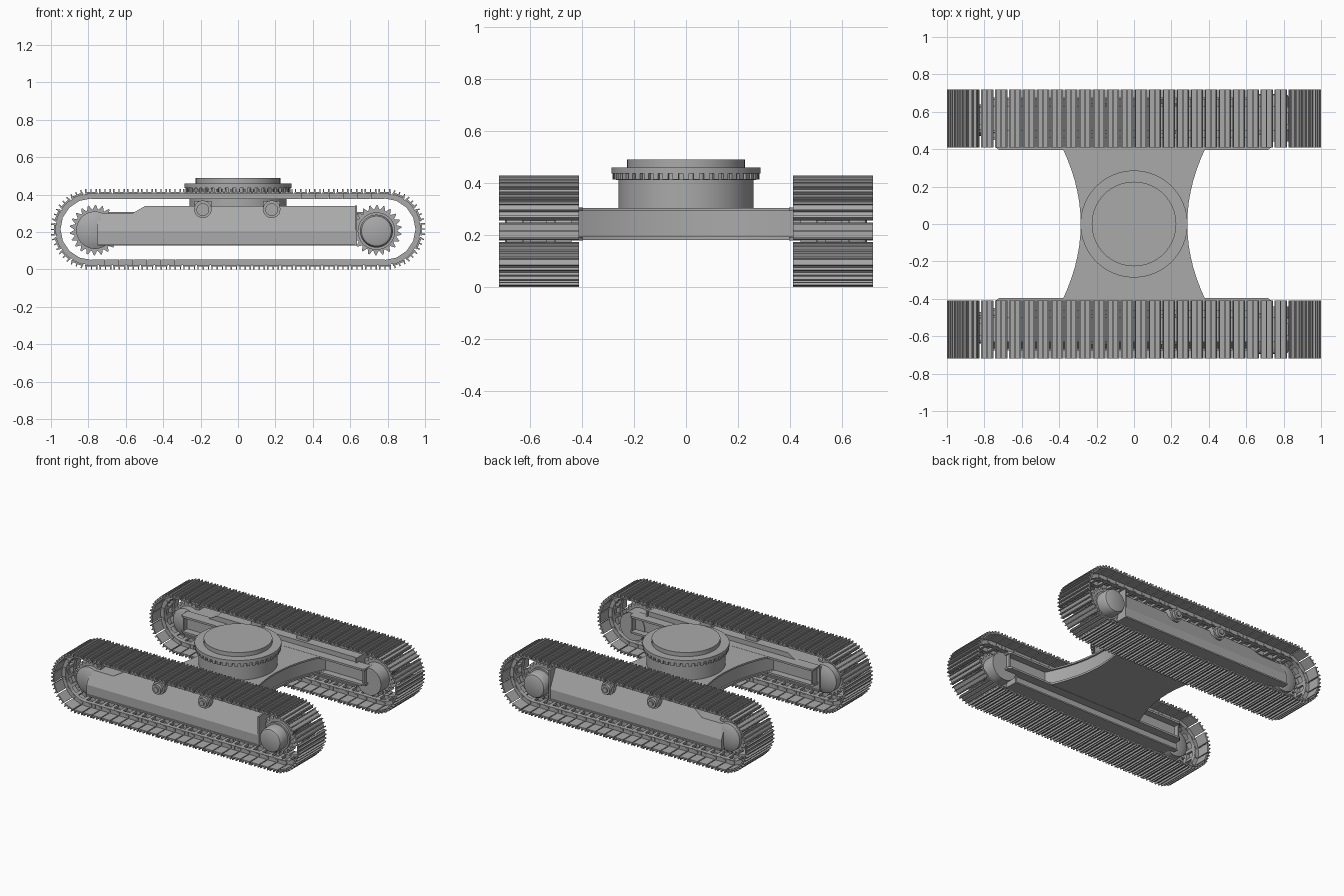
import bpy, bmesh, math
from mathutils import Matrix, Vector

if "Cube" in bpy.data.objects:
    bpy.data.objects.remove(bpy.data.objects["Cube"])

steel = bpy.data.materials.new("steel_grey")
steel.use_nodes = True
GREY = (0.4, 0.4, 0.4, 1)
steel.diffuse_color = GREY
steel.node_tree.nodes["Principled BSDF"].inputs["Base Color"].default_value = GREY


def finish(name, bm, mirror=False, smooth=False):
    bmesh.ops.recalc_face_normals(bm, faces=bm.faces)
    mesh = bpy.data.meshes.new(name)
    bm.to_mesh(mesh)
    bm.free()
    mesh.materials.append(steel)
    obj = bpy.data.objects.new(name, mesh)
    bpy.context.collection.objects.link(obj)
    if mirror:
        obj.modifiers.new("mirror", "MIRROR").use_axis = (False, True, False)
    if smooth:
        bpy.ops.object.select_all(action="DESELECT")
        obj.select_set(True)
        bpy.context.view_layer.objects.active = obj
        bpy.ops.object.shade_smooth_by_angle(angle=math.radians(35))
    return obj


def loft(bm, rings):
    """Skin a closed solid through equal-length rings of points."""
    loops = [[bm.verts.new(p) for p in ring] for ring in rings]
    bm.faces.new(loops[0])
    bm.faces.new(loops[-1])
    n = len(loops[0])
    for a, b in zip(loops, loops[1:]):
        for i in range(n):
            j = (i + 1) % n
            bm.faces.new((a[i], a[j], b[j], b[i]))


def box(bm, x, y, z, frame=Matrix()):
    corners = ((0, 0), (1, 0), (1, 1), (0, 1))
    loft(bm, [[frame @ Vector((x[i], y[j], h)) for i, j in corners] for h in z])


def flat_plate(bm, outline, low, high):
    loft(bm, [[(x, y, h) for x, y in outline] for h in (low, high)])


def circle(r, n=48):
    return [(r * math.cos(math.tau * i / n), r * math.sin(math.tau * i / n)) for i in range(n)]


def turned(bm, steps, x=0, z=0, n=48):
    """Solid turned about y from (radius, y) steps."""
    loft(bm, [[(x + u, y, z + v) for u, v in circle(r, n)] for r, y in steps])


# Crawler path: two straights and two half circles
AXIS_Z, HALF, RADIUS, COUNT = 0.215, 0.785, 0.19, 58
ARC = math.pi * RADIUS
PITCH = (4 * HALF + 2 * ARC) / COUNT


def path_frame(s):
    s %= 4 * HALF + 2 * ARC
    end, s = divmod(s, 2 * HALF + ARC)
    if s < 2 * HALF:
        local = Matrix.Translation((s - HALF, 0, RADIUS))
    else:
        turn = Matrix.Rotation((s - 2 * HALF) / RADIUS, 4, "Y")
        local = Matrix.Translation((HALF, 0, 0)) @ turn @ Matrix.Translation((0, 0, RADIUS))
    return Matrix.Translation((0, 0, AXIS_Z)) @ Matrix.Rotation(math.pi * end, 4, "Y") @ local


# Track shoes with three grousers, and the chain links beneath them
shoes, links = bmesh.new(), bmesh.new()
for k in range(COUNT):
    f = path_frame(k * PITCH)
    box(shoes, (-0.034, 0.034), (0.41, 0.718), (0, 0.01), f)
    for gx in (-0.032, -0.004, 0.024):
        box(shoes, (gx, gx + 0.007), (0.41, 0.718), (0.008, 0.024), f)
    f = path_frame((k + 0.5) * PITCH)
    for y in (0.505, 0.595):
        box(links, (-0.037, 0.037), (y, y + 0.03), (-0.029, 0), f)
    box(links, (-0.011, 0.011), (0.5, 0.63), (-0.026, -0.008), f)
finish("track_shoes", shoes, True)
finish("track_chain", links, True)


# Toothed drive wheel and idler
def toothed_wheel(name, x, z, teeth=22):
    bm = bmesh.new()
    outline = []
    for i in range(teeth * 4):
        r = (0.112, 0.135, 0.135, 0.112)[i % 4]
        a = math.tau * (i // 4 + (0, 0.35, 0.5, 0.85)[i % 4]) / teeth
        outline.append((x + r * math.cos(a), z + r * math.sin(a)))
    loft(bm, [[(u, y, v) for u, v in outline] for y in (0.538, 0.592)])
    finish(name, bm, True)


toothed_wheel("drive_sprocket", 0.74, 0.21)
toothed_wheel("idler_wheel", -0.765, 0.21)

hub = bmesh.new()
turned(hub, [(0.1, 0.44), (0.1, 0.61), (0.088, 0.61), (0.088, 0.675),
             (0.08, 0.69), (0.07, 0.695)], 0.74, 0.205)
finish("drive_hub", hub, True, True)
hub = bmesh.new()
turned(hub, [(0.06, 0.47), (0.1, 0.49), (0.1, 0.62), (0.06, 0.64)], -0.765, 0.21)
finish("idler_hub", hub, True, True)

# Side beam with sloping upper face and a step down at the idler end
beam = bmesh.new()
loft(beam, [[(x, y, z) for y, z in ((0.46, 0.135), (0.665, 0.135), (0.665, 0.205),
                                    (0.665 - 0.45 * (top - 0.205), top), (0.46, top))]
            for x, top in ((-0.75, 0.3), (-0.565, 0.3), (-0.495, 0.34), (0.63, 0.34))])
finish("side_beam", beam, True)
bm = bmesh.new()
box(bm, (-0.75, 0.635), (0.45, 0.675), (0.127, 0.137))
box(bm, (0.625, 0.637), (0.45, 0.67), (0.127, 0.342))
finish("beam_edge_plates", bm, True)

# Inner channel of the beam: two flanges, web and end plates
bm = bmesh.new()
flange = [(-0.74, 0.48), (-0.74, 0.41), (-0.72, 0.395), (0.715, 0.395), (0.735, 0.41), (0.735, 0.48)]
for low in (0.18, 0.292):
    flat_plate(bm, flange, low, low + 0.014)
box(bm, (-0.73, 0.725), (0.445, 0.47), (0.185, 0.3))
for x in (-0.73, 0.715):
    box(bm, (x, x + 0.01), (0.41, 0.47), (0.185, 0.3))
finish("inner_channel", bm, True)

# Carrier rollers on their round brackets
bm = bmesh.new()
for x in (-0.188, 0.18):
    turned(bm, [(0.048, 0.5), (0.048, 0.645)], x, 0.322, 12)
    turned(bm, [(0.034, 0.64), (0.034, 0.668), (0.018, 0.668), (0.018, 0.676)], x, 0.32, 20)
    box(bm, (x - 0.045, x + 0.045), (0.48, 0.63), (0.32, 0.365))
finish("carrier_rollers", bm, True)


# Waisted centre body: plates above and below an inset wall
def waist(inset, reach=0.46, n=16):
    ys = [reach * (2 * i / n - 1) for i in range(n + 1)]
    side = [(0.285 + 0.09 * (y / 0.39) ** 2 - inset, y) for y in ys]
    return side + [(-x, y) for x, y in reversed(side)]


bm = bmesh.new()
flat_plate(bm, waist(0), 0.293, 0.305)
flat_plate(bm, waist(0.012), 0.193, 0.295)
flat_plate(bm, waist(0), 0.182, 0.196)
finish("centre_body", bm, False, True)

# Turntable: base drum, lugged ring and top disc
bm = bmesh.new()
loft(bm, [[(x, y, z) for x, y in circle(r, 64)] for r, z in (
    (0.26, 0.3), (0.26, 0.412), (0.268, 0.412), (0.268, 0.436), (0.286, 0.436),
    (0.286, 0.46), (0.226, 0.46), (0.226, 0.49))])
finish("turntable", bm, False, True)
bm = bmesh.new()
LUGS = 44
for i in range(LUGS):
    box(bm, (0.262, 0.282), (-0.011, 0.011), (0.413, 0.438), Matrix.Rotation(math.tau * i / LUGS, 4, "Z"))
finish("turntable_lugs", bm)
